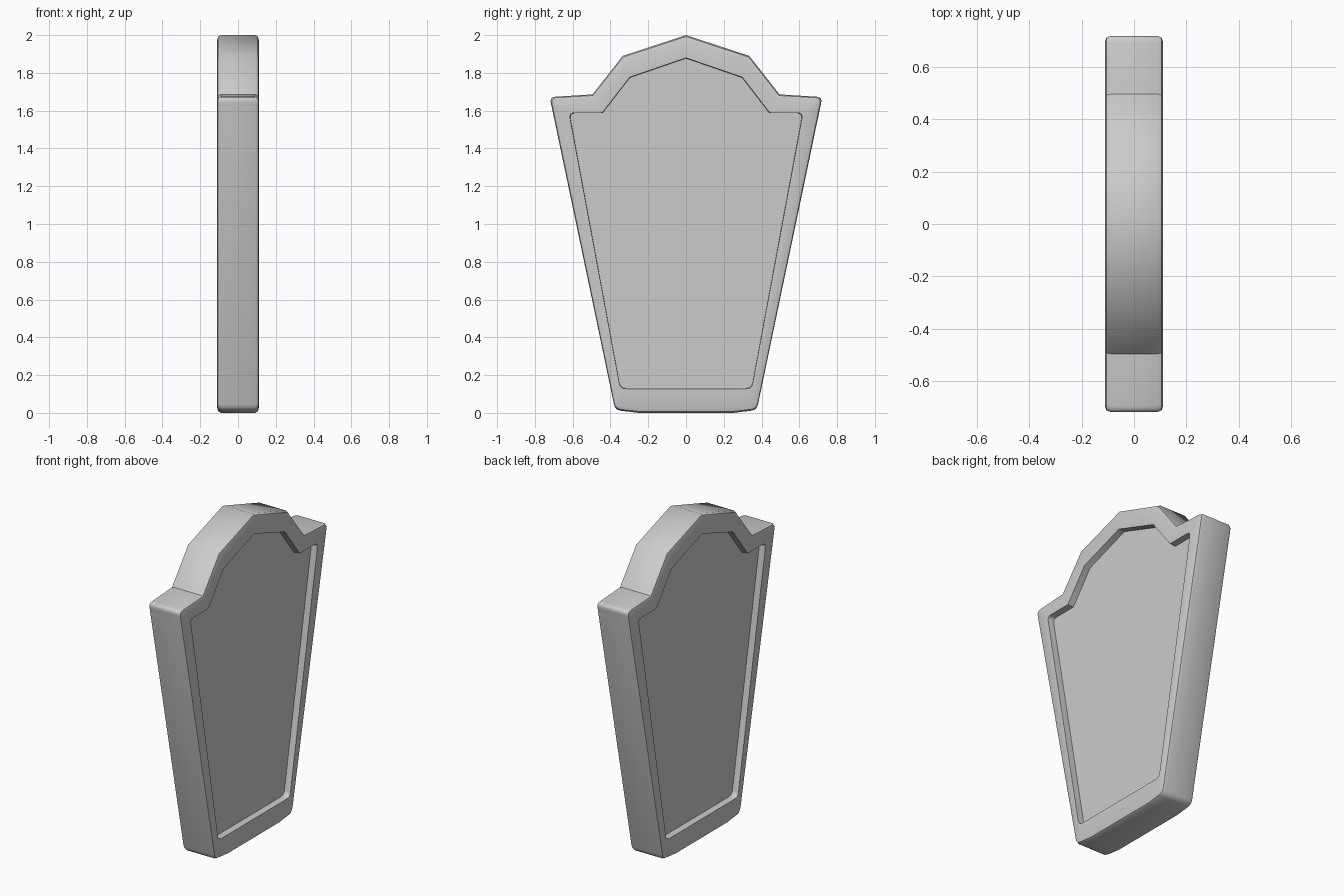
import bpy, bmesh
from mathutils import Vector

if "Cube" in bpy.data.objects:
    bpy.data.objects.remove(bpy.data.objects["Cube"])

# Half outlines (y, z, corner radius), bottom to top
OUTER = [(0.25, 0.0, 0), (0.375, 0.015, 0.03), (0.722, 1.672, 0.03),
         (0.495, 1.686, 0), (0.335, 1.89, 0), (0, 2.0, 0)]
INNER = [(0.25, 0.13, 0), (0.347, 0.13, 0.03), (0.617, 1.587, 0.03),
         (0.442, 1.587, 0), (0.297, 1.775, 0), (0, 1.877, 0)]


def outline(half):
    """Mirror a half outline and round its marked corners."""
    pts = half + [(-y, z, r) for y, z, r in reversed(half[:-1])]
    out = []
    for i, (y, z, r) in enumerate(pts):
        p = Vector((y, z))
        if r == 0:
            out.append(p)
            continue
        a = p + (Vector(pts[i - 1][:2]) - p).normalized() * r
        b = p + (Vector(pts[(i + 1) % len(pts)][:2]) - p).normalized() * r
        for k in range(5):
            t = k / 4
            out.append(a * (1 - t) ** 2 + p * 2 * t * (1 - t) + b * t * t)
    return out


outer, inner = outline(OUTER), outline(INNER)

# Cross-section of rim: (x, blend from outer to inner outline)
section = [(0.07, 1.0), (0.11, 0.98), (0.11, 0.2), (0.105, 0.06), (0.09, 0.0)]
section += [(-x, t) for x, t in reversed(section)]

bm = bmesh.new()
rings = [[bm.verts.new((x, *a.lerp(b, t))) for a, b in zip(outer, inner)]
         for x, t in section]
n = len(outer)
for r0, r1 in zip(rings, rings[1:]):
    for i in range(n):
        j = (i + 1) % n
        bm.faces.new((r0[i], r0[j], r1[j], r1[i]))
# Recessed panels on both faces
bm.faces.new(rings[0])
bm.faces.new(rings[-1])
bmesh.ops.recalc_face_normals(bm, faces=bm.faces)

mesh = bpy.data.meshes.new("headstone_slab")
bm.to_mesh(mesh)
bm.free()
slab = bpy.data.objects.new("headstone_slab", mesh)
bpy.context.collection.objects.link(slab)
bpy.context.view_layer.objects.active = slab
slab.select_set(True)
bpy.ops.object.shade_smooth_by_angle(angle=0.6)
